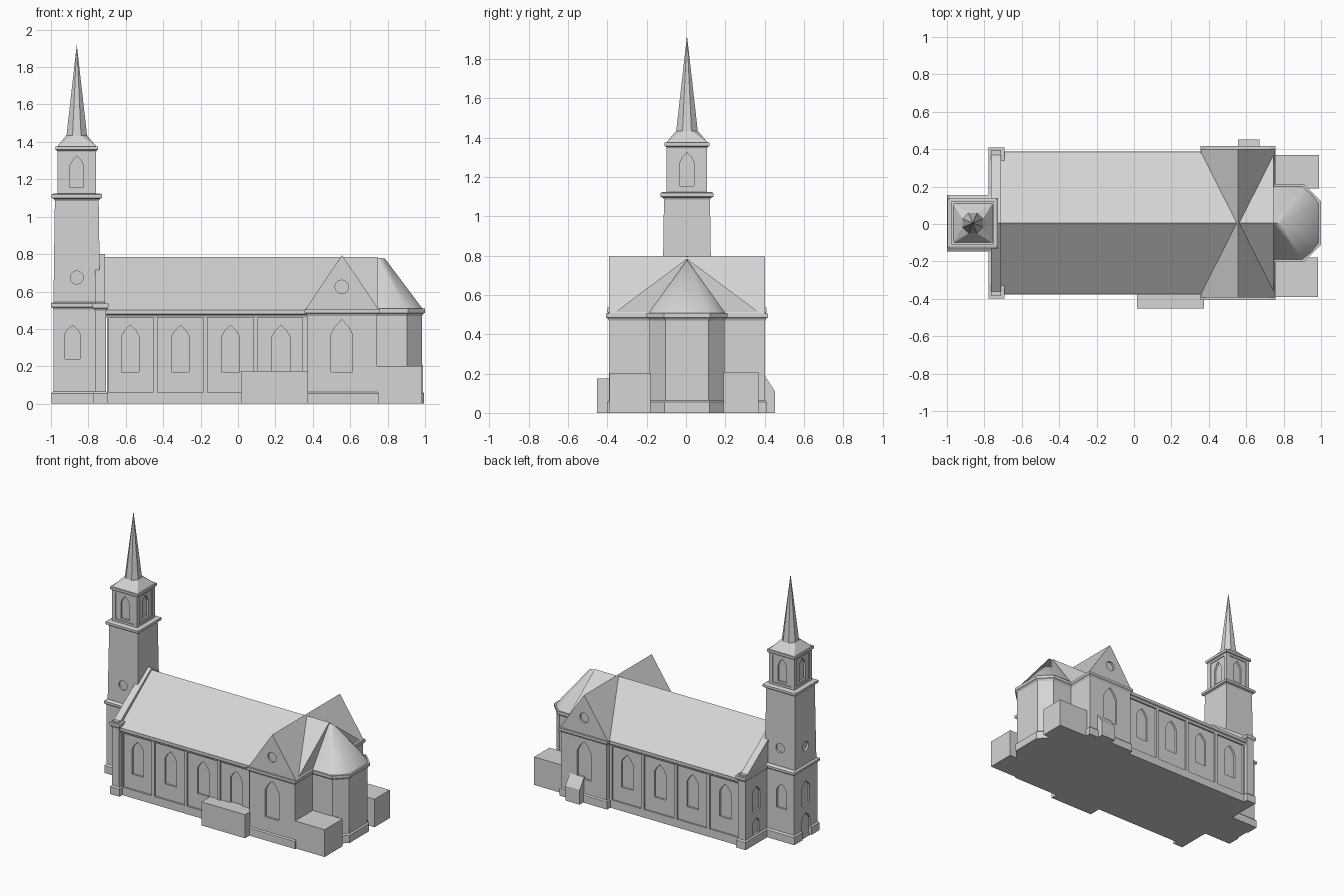
import bpy, bmesh, math

if "Cube" in bpy.data.objects:
    bpy.data.objects.remove(bpy.data.objects["Cube"])

CY = 0.005          # long axis of the church
TX = -0.862         # tower centre
stone = bpy.data.materials.new("light grey stone")
stone.diffuse_color = (0.66, 0.66, 0.66, 1)
stone.use_nodes = True
stone.node_tree.nodes["Principled BSDF"].inputs["Base Color"].default_value = stone.diffuse_color


def finish(name, bm):
    bmesh.ops.recalc_face_normals(bm, faces=bm.faces)
    me = bpy.data.meshes.new(name)
    bm.to_mesh(me)
    bm.free()
    me.materials.append(stone)
    ob = bpy.data.objects.new(name, me)
    bpy.context.scene.collection.objects.link(ob)
    return ob


def loft(bm, rings):
    rows = [[bm.verts.new(p) for p in r] for r in rings]
    n = len(rows[0])
    bm.faces.new(rows[0][::-1])
    bm.faces.new(rows[-1])
    for a, b in zip(rows, rows[1:]):
        for i in range(n):
            j = (i + 1) % n
            bm.faces.new((a[i], a[j], b[j], b[i]))


def extrude(bm, pts, axis, a, b):
    put = {'x': lambda p, d: (d, p[0], p[1]), 'y': lambda p, d: (p[0], d, p[1])}[axis]
    loft(bm, [[put(p, d) for p in pts] for d in (a, b)])


def prism(name, pts, axis, a, b):
    bm = bmesh.new()
    extrude(bm, pts, axis, a, b)
    return finish(name, bm)


def outline(cx, cy, hx, hy, z, o=0, c=0):
    """Rectangle grown by o, with corners cut by c."""
    X, Y = hx + o, hy + o
    if not c:
        return [(cx + sx * X, cy + sy * Y, z) for sx, sy in ((-1, -1), (1, -1), (1, 1), (-1, 1))]
    k = c + 0.586 * o
    q = [(-X + k, -Y), (X - k, -Y), (X, -Y + k), (X, Y - k),
         (X - k, Y), (-X + k, Y), (-X, Y - k), (-X, -Y + k)]
    return [(cx + x, cy + y, z) for x, y in q]


def tier(name, cx, cy, hx, hy, profile, c=0):
    bm = bmesh.new()
    loft(bm, [outline(cx, cy, hx, hy, z, o, c) for z, o in profile])
    return finish(name, bm)


def box(name, x0, x1, y0, y1, z):
    return tier(name, (x0 + x1) / 2, (y0 + y1) / 2, (x1 - x0) / 2, (y1 - y0) / 2, [(0, 0), (z, 0)])


def hull(name, pts):
    bm = bmesh.new()
    for p in pts:
        bm.verts.new(p)
    bmesh.ops.convex_hull(bm, input=bm.verts[:])
    bmesh.ops.dissolve_limit(bm, angle_limit=0.01, verts=bm.verts[:], edges=bm.edges[:])
    return finish(name, bm)


def lancet(c, w, z0, spring, tip):
    m = spring + 0.52 * (tip - spring)
    return [(c - w, z0), (c + w, z0), (c + w, spring), (c + w * 0.62, m), (c, tip),
            (c - w * 0.62, m), (c - w, spring)]


def rect(a, b, z0, z1):
    return [(a, z0), (b, z0), (b, z1), (a, z1)]


def disc(c, z, r):
    return [(c + r * math.cos(t * math.pi / 10), z + r * math.sin(t * math.pi / 10)) for t in range(20)]


def cut(ob, shapes, depth):
    """Recess shapes (points, axis, wall position, outward sign) into a wall."""
    bm = bmesh.new()
    for pts, axis, wall, s in shapes:
        extrude(bm, pts, axis, wall - s * depth, wall + s * 0.03)
    tool = finish("cutter", bm)
    tool.hide_render = True
    m = ob.modifiers.new("recess", 'BOOLEAN')
    m.operation, m.object, m.solver = 'DIFFERENCE', tool, 'EXACT'
    bpy.context.view_layer.objects.active = ob
    bpy.ops.object.modifier_apply(modifier=m.name)
    bpy.data.objects.remove(tool)


def both(pts, half):
    return [(pts, 'y', CY + s * half, s) for s in (-1, 1)]


# nave: walls with four recessed bays per side, each with a lancet window
nave = tier("nave_walls", -0.07, CY, 0.63, 0.368, [(0, 0), (0.48, 0)])
bays = [(-0.69, -0.455), (-0.43, -0.187), (-0.163, 0.083), (0.108, 0.345)]
cut(nave, [s for a, b in bays for s in both(rect(a, b, 0.06, 0.462), 0.368)], 0.012)
cut(nave, [s for x in (-0.576, -0.308, -0.04, 0.23)
           for s in both(lancet(x, 0.047, 0.17, 0.36, 0.42), 0.356)], 0.014)
tier("nave_cornice", -0.08, CY, 0.63, 0.368, [(0.46, 0), (0.475, 0.006), (0.48, 0.014), (0.502, 0.014)])
prism("nave_roof", [(CY - 0.382, 0.5), (CY + 0.382, 0.5), (CY, 0.785)], 'x', -0.715, 0.746)

# transept with gables on both sides
trans = tier("transept_walls", 0.556, CY, 0.187, 0.398, [(0, 0), (0.49, 0)])
cut(trans, both(lancet(0.555, 0.057, 0.17, 0.37, 0.45), 0.398), 0.014)
tier("transept_plinth", 0.556, CY, 0.187, 0.398, [(0, 0.008), (0.056, 0.008), (0.064, 0)])
tier("transept_cornice", 0.556, CY, 0.187, 0.398, [(0.47, 0), (0.48, 0.005), (0.486, 0.013), (0.505, 0.013)])
gable = prism("transept_roof", [(0.357, 0.5), (0.755, 0.5), (0.556, 0.795)], 'y', CY - 0.397, CY + 0.397)
cut(gable, both(disc(0.555, 0.625, 0.036), 0.397), 0.014)

# apse with cut corners and rounded roof
AX, AH = 0.792, 0.192
tier("apse_walls", AX, CY, AH, 0.19, [(0, 0), (0.48, 0)], 0.08)
tier("apse_plinth", AX, CY, AH, 0.19, [(0, 0.01), (0.056, 0.01), (0.064, 0)], 0.08)
tier("apse_cornice", AX, CY, AH, 0.19, [(0.47, 0), (0.48, 0.006), (0.486, 0.015), (0.508, 0.015)], 0.08)
base = [(x, CY + s * y, 0.506) for s in (-1, 1) for x, y in ((0.74, 0.197), (0.9, 0.197), (0.95, 0.155), (0.988, 0.107))]
apse_roof = hull("apse_roof", base + [(0.74, CY, 0.78), (0.785, CY, 0.777)])
bpy.ops.object.select_all(action='DESELECT')
apse_roof.select_set(True)
bpy.context.view_layer.objects.active = apse_roof
bpy.ops.object.shade_smooth_by_angle(angle=math.radians(45))

# low annexes and the sloped north buttress
box("south_east_annex", 0.735, 0.985, -0.39, -0.18, 0.203)
box("north_east_annex", 0.735, 0.988, 0.19, 0.37, 0.208)
box("south_annex", 0.017, 0.375, -0.453, -0.3, 0.175)
prism("north_buttress", [(0.35, 0), (0.453, 0), (0.453, 0.11), (0.403, 0.185), (0.35, 0.185)], 'x', 0.556, 0.672)

# west front with stepped gable parapet
FX, FH = -0.735, 0.03
front = tier("west_front", FX, CY, FH, 0.392, [(0, 0), (0.51, 0)])
wings = [CY - 0.265, CY + 0.265]
cut(front, [(p, 'x', FX - FH, -1) for y in wings
            for p in (lancet(y, 0.045, 0.24, 0.375, 0.42), lancet(y, 0.04, 0.07, 0.15, 0.185))], 0.014)
tier("west_front_plinth", FX, CY, FH, 0.392, [(0, 0.009), (0.056, 0.009), (0.066, 0)])
tier("west_front_cornice", FX, CY, FH, 0.392, [(0.495, 0), (0.505, 0.004), (0.512, 0.012), (0.535, 0.012)])
prism("west_gable", [(CY - 0.39, 0.5), (CY + 0.39, 0.5), (CY + 0.39, 0.545), (CY + 0.365, 0.545), (CY, 0.8),
                     (CY - 0.365, 0.545), (CY - 0.39, 0.545)], 'x', -0.765, -0.712)

# tower base
low = tier("tower_base", TX, CY, 0.125, 0.138, [(0, 0), (0.52, 0)])
cut(low, both(lancet(-0.885, 0.04, 0.24, 0.375, 0.42), 0.138)
    + [(lancet(CY, 0.045, 0.24, 0.375, 0.42), 'x', TX - 0.125, -1),
       (lancet(CY, 0.05, 0.01, 0.13, 0.185), 'x', TX - 0.125, -1)], 0.014)
tier("tower_plinth_south", TX, CY - 0.0995, 0.125, 0.0385, [(0, 0.01), (0.056, 0.01), (0.066, 0)])
tier("tower_plinth_north", TX, CY + 0.0995, 0.125, 0.0385, [(0, 0.01), (0.056, 0.01), (0.066, 0)])
tier("tower_base_cornice", TX, CY, 0.125, 0.138, [(0.505, 0), (0.512, 0.004), (0.518, 0.013), (0.535, 0.013), (0.543, 0)])

# tower shaft with round windows
shaft = tier("tower_shaft", TX, CY, 0.125, 0.125, [(0.53, 0), (1.095, -0.008)])
cut(shaft, both(disc(TX, 0.675, 0.035), 0.123) + [(disc(CY, 0.675, 0.035), 'x', TX - 0.123, -1)], 0.014)
tier("tower_shaft_cornice", TX, CY, 0.117, 0.117, [(1.085, 0), (1.095, 0.006), (1.1, 0.018), (1.118, 0.018), (1.124, 0.008)])

# belfry with a framed lancet opening on each side
B = 0.103
belfry = tier("belfry", TX, CY, B, B, [(1.11, 0), (1.36, 0)])


def around(shape, h):
    return both(shape(TX), h) + [(shape(CY), 'x', TX + s * h, s) for s in (-1, 1)]


cut(belfry, around(lambda c: rect(c - 0.075, c + 0.075, 1.14, 1.34), B), 0.006)
cut(belfry, around(lambda c: lancet(c, 0.035, 1.155, 1.275, 1.325), B - 0.006), 0.014)
tier("belfry_cornice", TX, CY, B, B, [(1.345, 0), (1.354, 0.003), (1.358, 0.011), (1.376, 0.011)])

# flared roof and octagonal spire
R = 0.0595
ring = [(TX + R * math.cos(a), CY + R * math.sin(a)) for a in [(i + 0.5) * math.pi / 4 for i in range(8)]]
hull("spire_foot", outline(TX, CY, 0.106, 0.106, 1.374) + [(x, y, 1.435) for x, y in ring])
hull("spire", [(x, y, 1.433) for x, y in ring] + [(TX, CY, 1.92)])
